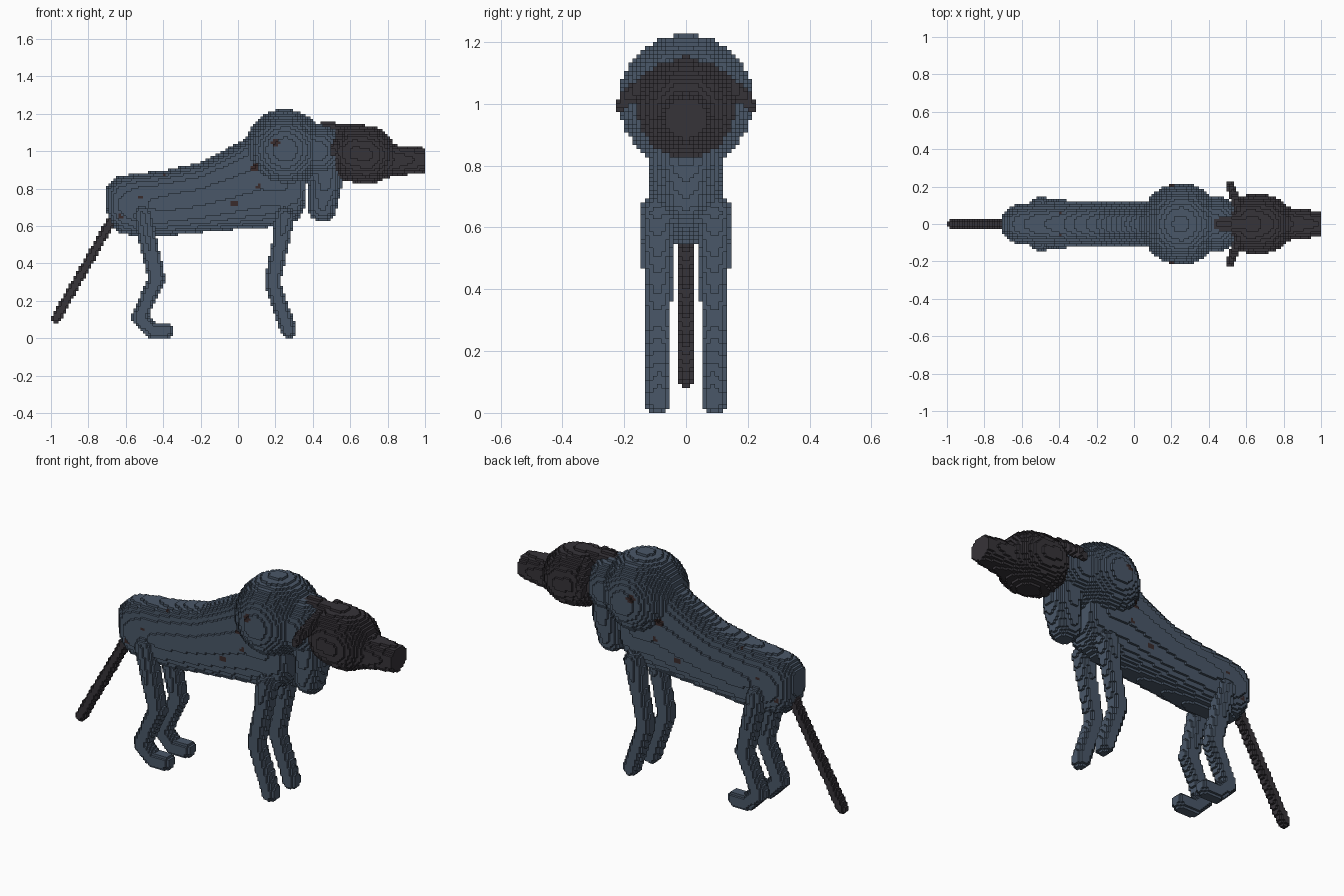
import bpy, bmesh, math
from mathutils import Vector

cube = bpy.data.objects.get("Cube")
if cube:
    bpy.data.objects.remove(cube, do_unlink=True)

H = 2 / 150  # block size


def material(name, rgb):
    m = bpy.data.materials.new(name)
    m.use_nodes = True
    m.diffuse_color = (*rgb, 1)
    m.node_tree.nodes["Principled BSDF"].inputs["Base Color"].default_value = (*rgb, 1)
    return m


COAT = material("slate_blue_coat", (0.068, 0.096, 0.138))
DARK = material("charcoal", (0.037, 0.033, 0.040))
SPOT = material("dark_brown_spot", (0.042, 0.024, 0.024))


def tapered_path(points):
    """Inside test for a chain of spheres (x, y, z, radius) blended in straight runs."""
    runs = list(zip(points, points[1:])) or [(points[0], points[0])]

    def inside(p):
        for a, b in runs:
            va, d = Vector(a[:3]), Vector(b[:3]) - Vector(a[:3])
            t = max(0, min(1, (p - va).dot(d) / max(d.length_squared, 1e-9)))
            if (p - va - d * t).length <= a[3] + (b[3] - a[3]) * t:
                return True
        return False
    lo = [min(q[i] - q[3] for q in points) for i in range(3)]
    hi = [max(q[i] + q[3] for q in points) for i in range(3)]
    return inside, lo, hi


def loft(stations):
    """Inside test for rounded sections (x, bottom, top, half width) along x."""
    def inside(p):
        for a, b in zip(stations, stations[1:]):
            if a[0] <= p.x <= b[0]:
                t = (p.x - a[0]) / (b[0] - a[0])
                low, top, half = (a[i] + (b[i] - a[i]) * t for i in (1, 2, 3))
                v = abs(p.z - (low + top) / 2) / ((top - low) / 2)
                return v ** 2.4 + (abs(p.y) / half) ** 2.4 <= 1
        return False
    half = max(s[3] for s in stations)
    return (inside, (stations[0][0], -half, min(s[1] for s in stations)),
            (stations[-1][0], half, max(s[2] for s in stations)))


parts = []  # (name, material, shape); earlier parts win where they overlap

# Head, crest and blunt muzzle (cut flat at the front limit of the grid)
parts.append(("head", DARK, tapered_path([(0.63, 0, 0.99, 0.157), (0.69, 0, 0.98, 0.157)])))
parts.append(("muzzle", DARK, tapered_path([(0.74, 0, 0.955, 0.12), (0.84, 0, 0.95, 0.085),
                                            (1.06, 0, 0.953, 0.06)])))
parts.append(("crest", DARK, tapered_path([(0.46, 0, 1.112, 0.045), (0.60, 0, 1.10, 0.05)])))
parts.append(("tail", DARK, tapered_path([(-0.66, 0, 0.66, 0.026), (-0.974, 0, 0.106, 0.027)])))

# Ears and legs in mirrored pairs
HIND = [(-0.51, 0.66, 0.05), (-0.49, 0.56, 0.05), (-0.432, 0.32, 0.045), (-0.528, 0.11, 0.043),
        (-0.46, 0.043, 0.043), (-0.385, 0.043, 0.043)]
FORE = [(0.25, 0.65, 0.055), (0.225, 0.50, 0.045), (0.183, 0.30, 0.043), (0.27, 0.043, 0.043)]
for side, s in (("left", 1), ("right", -1)):
    parts.append((side + "_ear", DARK, tapered_path([
        (0.56, s * 0.08, 1.10, 0.03), (0.54, s * 0.14, 1.06, 0.028),
        (0.515, s * 0.195, 1.015, 0.024), (0.51, s * 0.212, 0.99, 0.02)])))
    for name, path in (("hind_leg", HIND), ("front_leg", FORE)):
        parts.append((side + "_" + name, COAT, tapered_path(
            [(x, s * 0.092, z, r) for x, z, r in path])))

# Shoulder mass, neck with hanging throat, and the long trunk
parts.append(("shoulders", COAT, tapered_path([(0.25, 0, 1.008, 0.217)])))
parts.append(("neck", COAT, tapered_path([(0.30, 0, 1.0, 0.15), (0.43, 0, 1.0, 0.15)])))
parts.append(("throat", COAT, tapered_path([(0.46, 0, 0.95, 0.10), (0.465, 0, 0.82, 0.092),
                                            (0.45, 0, 0.695, 0.075)])))
parts.append(("trunk", COAT, loft([
    (-0.71, 0.70, 0.81, 0.05), (-0.68, 0.61, 0.84, 0.08), (-0.64, 0.565, 0.865, 0.10),
    (-0.55, 0.545, 0.88, 0.112), (-0.4, 0.545, 0.895, 0.115), (-0.2, 0.565, 0.94, 0.115),
    (0.0, 0.582, 1.045, 0.115), (0.12, 0.59, 1.13, 0.115), (0.25, 0.60, 1.10, 0.115),
    (0.32, 0.635, 1.0, 0.11), (0.36, 0.70, 0.95, 0.085)])))

# Fill one shared block grid
owner = {}
for n, (name, mat, (inside, lo, hi)) in enumerate(parts):
    a = [math.floor(v / H) for v in lo]
    b = [math.ceil(v / H) for v in hi]
    for i in range(max(a[0], -75), min(b[0], 75)):
        for j in range(a[1], b[1]):
            for k in range(max(a[2], 0), b[2]):
                c = (i, j, k)
                if c not in owner and inside(Vector((i + .5, j + .5, k + .5)) * H):
                    owner[c] = n

# Small dark flecks on the flanks: (x, z, radius)
FLECKS = [(0.20, 1.05, 0.022), (0.09, 0.91, 0.022), (0.11, 0.81, 0.012), (-0.02, 0.72, 0.018),
          (-0.39, 0.875, 0.01), (-0.52, 0.75, 0.012), (-0.63, 0.65, 0.012)]

# The four corners of each block side
SIDES = []
for axis in range(3):
    for sign in (0, 1):
        u, w = (axis + 1) % 3, (axis + 2) % 3
        ring = []
        for cu, cw in ((0, 0), (1, 0), (1, 1), (0, 1)):
            q = [0, 0, 0]
            q[axis], q[u], q[w] = sign, cu, cw
            ring.append(tuple(q))
        step = [0, 0, 0]
        step[axis] = 2 * sign - 1
        SIDES.append((step, ring if sign else ring[::-1]))

# One object per part, with only the outward block faces
for n, (name, mat, shape) in enumerate(parts):
    bm = bmesh.new()
    verts = {}
    for c in (c for c, o in owner.items() if o == n):
        for step, ring in SIDES:
            if tuple(c[i] + step[i] for i in range(3)) in owner:
                continue
            keys = [tuple(c[i] + q[i] for i in range(3)) for q in ring]
            for key in keys:
                if key not in verts:
                    verts[key] = bm.verts.new(Vector(key) * H)
            face = bm.faces.new([verts[key] for key in keys])
            x, z = (c[0] + .5) * H, (c[2] + .5) * H
            if name in ("trunk", "shoulders") and any(
                    math.hypot(x - fx, z - fz) < r for fx, fz, r in FLECKS):
                face.material_index = 1
    mesh = bpy.data.meshes.new(name)
    bm.to_mesh(mesh)
    bm.free()
    mesh.materials.append(mat)
    if name in ("trunk", "shoulders"):
        mesh.materials.append(SPOT)
    bpy.context.scene.collection.objects.link(bpy.data.objects.new(name, mesh))
